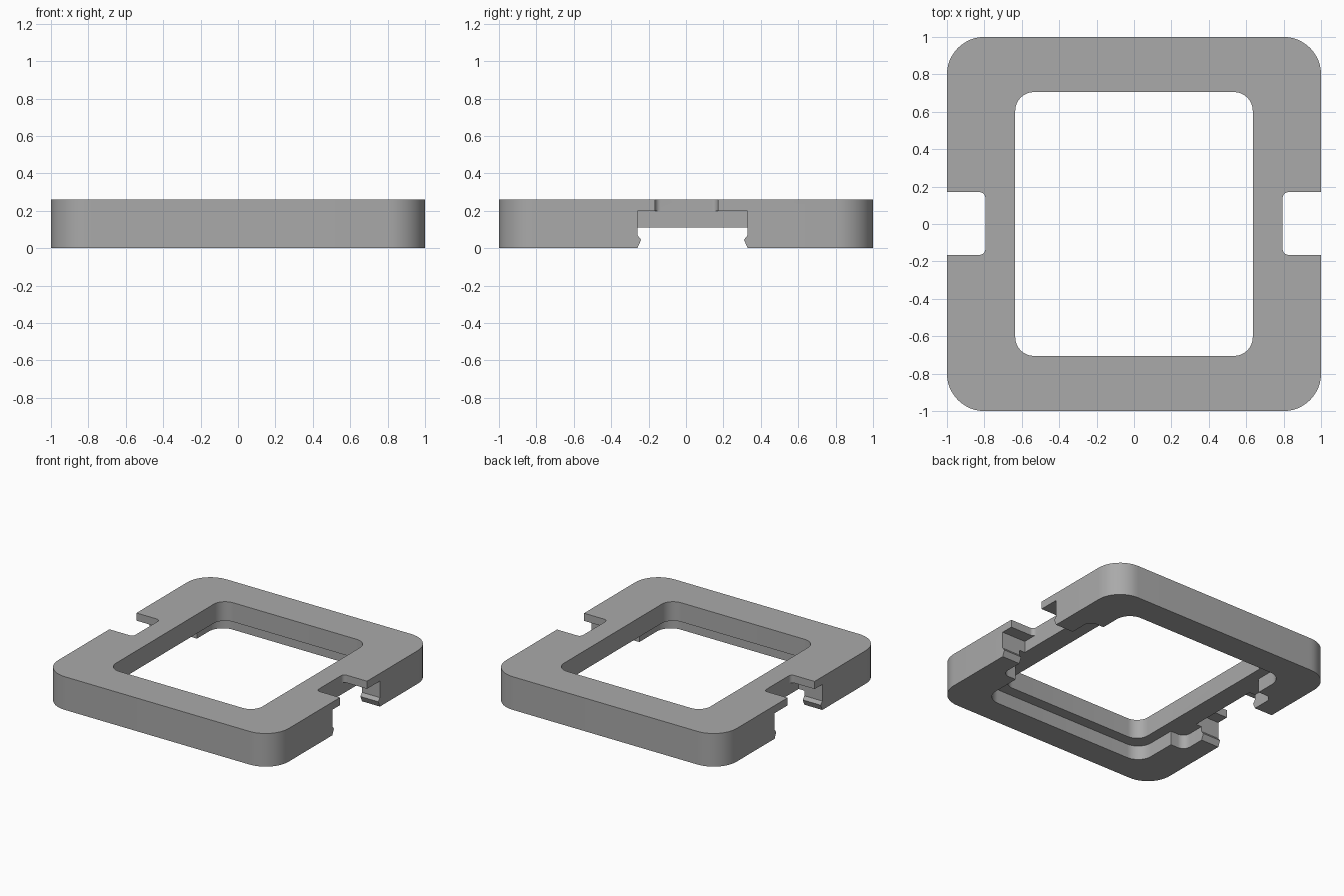
import bpy, bmesh, math
from mathutils import Matrix

if "Cube" in bpy.data.objects:
    bpy.data.objects.remove(bpy.data.objects["Cube"], do_unlink=True)

grey = bpy.data.materials.new("plain_grey")
grey.use_nodes = True
colour = (0.4, 0.4, 0.4, 1)
grey.diffuse_color = colour
grey.node_tree.nodes["Principled BSDF"].inputs["Base Color"].default_value = colour


def finish(name, bm):
    bmesh.ops.recalc_face_normals(bm, faces=bm.faces)
    mesh = bpy.data.meshes.new(name)
    bm.to_mesh(mesh)
    bm.free()
    mesh.materials.append(grey)
    obj = bpy.data.objects.new(name, mesh)
    bpy.context.collection.objects.link(obj)
    return obj


def slab(name, x0, x1, y0, y1, z0, z1, radius=0, steps=12):
    """Box with optionally rounded upright corners."""
    pts = []
    for q, (cx, cy) in enumerate([(x1 - radius, y1 - radius), (x0 + radius, y1 - radius),
                                  (x0 + radius, y0 + radius), (x1 - radius, y0 + radius)]):
        for i in range(steps + 1 if radius else 1):
            a = math.pi / 2 * (q + i / steps)
            pts.append((cx + radius * math.cos(a), cy + radius * math.sin(a)))
    bm = bmesh.new()
    face = bm.faces.new([bm.verts.new((x, y, z0)) for x, y in pts])
    top = bmesh.ops.extrude_face_region(bm, geom=[face])["geom"]
    bmesh.ops.translate(bm, vec=(0, 0, z1 - z0),
                        verts=[v for v in top if isinstance(v, bmesh.types.BMVert)])
    return finish(name, bm)


def channel(name, x0, x1):
    """Side channel whose end walls carry a pointed catch ridge."""
    half = [(0.26, -0.1), (0.26, 0.0), (0.24, 0.045), (0.26, 0.07), (0.26, 0.2)]
    shift = 0.07
    profile = [(-y, z) for y, z in half] + [(y + shift, z) for y, z in reversed(half)]
    bm = bmesh.new()
    face = bm.faces.new([bm.verts.new((x0, y, z)) for y, z in profile])
    side = bmesh.ops.extrude_face_region(bm, geom=[face])["geom"]
    bmesh.ops.translate(bm, vec=(x1 - x0, 0, 0),
                        verts=[v for v in side if isinstance(v, bmesh.types.BMVert)])
    return finish(name, bm)


def mirrored(obj):
    copy = obj.copy()
    copy.data = obj.data.copy()
    copy.name = obj.name + "_mirrored"
    copy.data.transform(Matrix.Scale(-1, 4, (1, 0, 0)))
    copy.data.flip_normals()
    bpy.context.collection.objects.link(copy)
    return copy


# Frame body and its cutters
frame = slab("frame", -1, 1, -1, 1, 0, 0.26, 0.2)
cutters = [
    slab("window_cutter", -0.635, 0.635, -0.705, 0.705, -0.1, 0.4, 0.1),
    slab("underside_recess_cutter", -0.72, 0.72, -0.79, 0.79, -0.1, 0.11, 0.12),
]
for part in (slab("side_notch_cutter", 0.795, 1.2, -0.165, 0.17, 0.15, 0.4, 0.03),
             slab("side_pocket_cutter", 0.5, 0.845, -0.45, 0.52, -0.1, 0.11, 0.06),
             channel("side_channel_cutter", 0.795, 1.2)):
    cutters += [part, mirrored(part)]

# Cut the openings
for cutter in cutters:
    cutter.hide_render = True
    cutter.hide_viewport = True
    mod = frame.modifiers.new(cutter.name, "BOOLEAN")
    mod.operation = "DIFFERENCE"
    mod.solver = "EXACT"
    mod.object = cutter

# Bake the cuts and drop the helpers
graph = bpy.context.evaluated_depsgraph_get()
baked = bpy.data.meshes.new_from_object(frame.evaluated_get(graph))
frame.modifiers.clear()
frame.data = baked
for cutter in cutters:
    bpy.data.objects.remove(cutter, do_unlink=True)

bpy.context.view_layer.objects.active = frame
frame.select_set(True)
bpy.ops.object.shade_smooth_by_angle(angle=math.radians(30))
